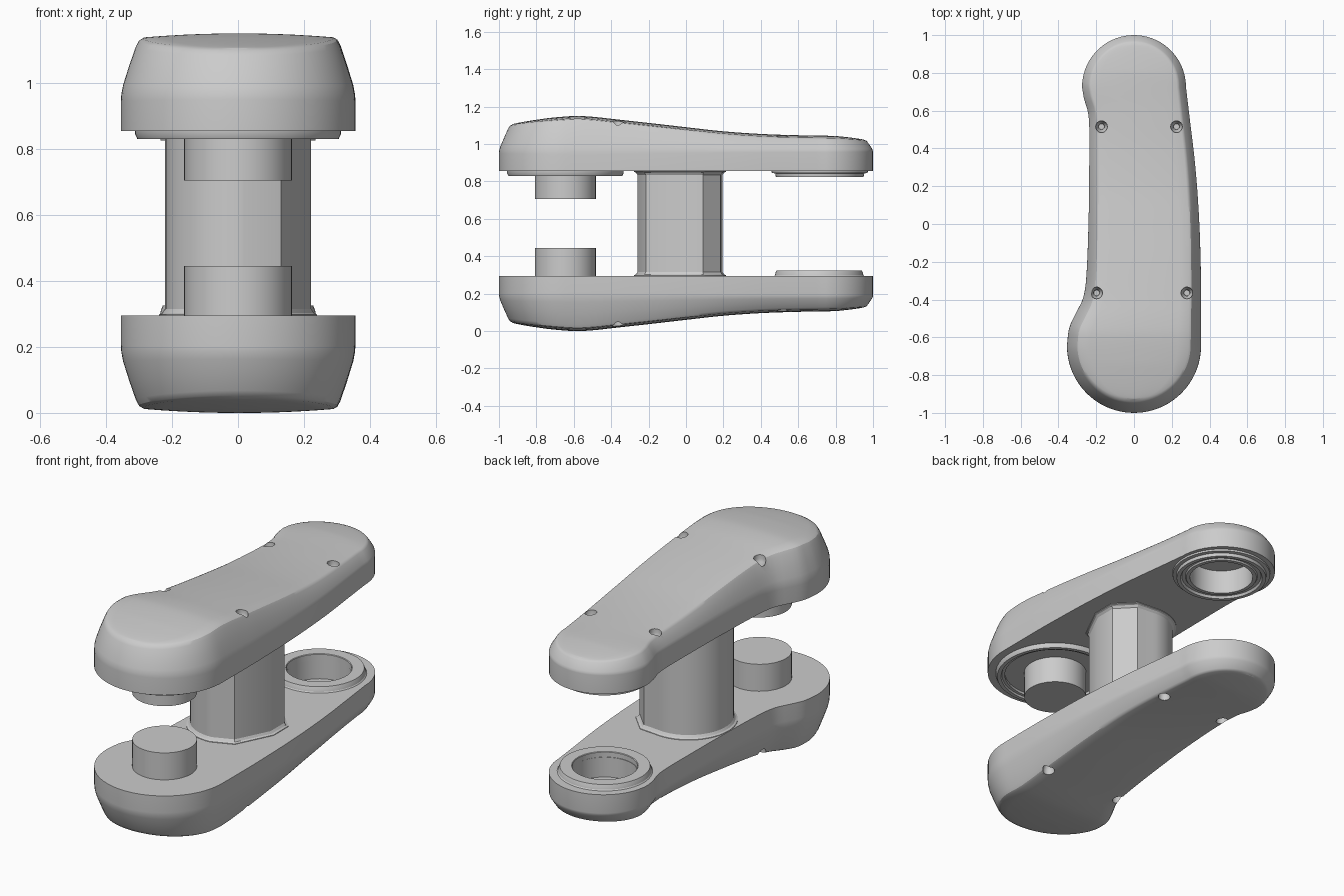
import bpy, bmesh, math
from mathutils import Vector

if "Cube" in bpy.data.objects:
    bpy.data.objects.remove(bpy.data.objects["Cube"])

MID2 = 1.15                 # lower arm is the upper arm reflected: z -> MID2 - z
FRONT, BACK = -0.645, 0.725  # centres of the two rounded ends


def curve(pts, x):
    """Smooth interpolation through (x, value) points."""
    n = len(pts)

    def slope(i):
        a, b = pts[max(i - 1, 0)], pts[min(i + 1, n - 1)]
        return (b[1] - a[1]) / (b[0] - a[0])
    x = min(max(x, pts[0][0]), pts[-1][0])
    i = next(k for k in range(n - 1) if x <= pts[k + 1][0] + 1e-9)
    (x0, v0), (x1, v1) = pts[i], pts[i + 1]
    h = x1 - x0
    t = (x - x0) / h
    return ((2*t**3 - 3*t**2 + 1) * v0 + (t**3 - 2*t**2 + t) * h * slope(i)
            + (3*t**2 - 2*t**3) * v1 + (t**3 - t**2) * h * slope(i + 1))


RIGHT = [(-.645, .355), (-.45, .356), (-.3, .355), (0, .346), (.3, .325), (.6, .29), (.725, .275)]
LEFT = [(-.645, .355), (-.55, .343), (-.47, .307), (-.40, .272), (-.3, .254), (0, .241),
        (.3, .237), (.52, .237), (.6, .245), (.66, .264), (.725, .275)]
TOP = [(-1, 1.105), (-.94, 1.115), (-.8, 1.132), (-.6, 1.15), (-.5, 1.146), (-.4, 1.135),
       (-.2, 1.113), (0, 1.09), (.2, 1.068), (.4, 1.054), (.6, 1.047), (.8, 1.043), (1, 1.03)]


def finish(name, bm, flip):
    if flip:
        for v in bm.verts:
            v.co.z = MID2 - v.co.z
    bmesh.ops.remove_doubles(bm, verts=bm.verts, dist=1e-5)
    bmesh.ops.recalc_face_normals(bm, faces=bm.faces)
    me = bpy.data.meshes.new(name)
    bm.to_mesh(me)
    bm.free()
    ob = bpy.data.objects.new(name, me)
    bpy.context.collection.objects.link(ob)
    return ob


def smooth(ob):
    bpy.ops.object.select_all(action='DESELECT')
    ob.select_set(True)
    bpy.context.view_layer.objects.active = ob
    bpy.ops.object.shade_smooth_by_angle(angle=math.radians(30))


def lathe(bm, profile, x, y, seg=64):
    """Revolve an (r, z) profile; the profile closes on itself or on the axis."""
    rings = []
    for r, z in profile:
        if r == 0:
            rings.append([bm.verts.new((x, y, z))] * seg)
        else:
            rings.append([bm.verts.new((x + r * math.cos(k * math.tau / seg),
                                        y + r * math.sin(k * math.tau / seg), z)) for k in range(seg)])
    pairs = list(zip(rings, rings[1:]))
    if profile[0][0] > 0:
        pairs.append((rings[-1], rings[0]))
    for a, b in pairs:
        for k in range(seg):
            j = (k + 1) % seg
            bm.faces.new(list(dict.fromkeys((a[k], a[j], b[j], b[k]))))


def lathe_part(name, profile, y, flip):
    bm = bmesh.new()
    lathe(bm, profile, 0, y)
    smooth(finish(name, bm, flip))


def outline():
    """Closed loop: front tip, right side, back tip, left side; i pairs with 2n - i."""
    caps = [math.pi / 2 * k / 18 for k in range(1, 19)]
    right, left = [], []
    for a in caps:
        p = (.355 * math.sin(a), FRONT - .355 * math.cos(a))
        right.append(p)
        left.append((-p[0], p[1]))
    for k in range(1, 48):
        y = FRONT + (BACK - FRONT) * k / 48
        right.append((curve(RIGHT, y), y))
        left.append((-curve(LEFT, y), y))
    for a in reversed(caps):
        p = (.275 * math.sin(a), BACK + .275 * math.cos(a))
        right.append(p)
        left.append((-p[0], p[1]))
    pts = [(0, -1)] + right + [(0, 1)] + left[::-1]
    return [Vector(p) for p in pts], len(right) + 1


def arm_body(name, flip):
    pts, n = outline()
    m = len(pts)
    bm = bmesh.new()
    rings = [[bm.verts.new((p.x, p.y, .855)) for p in pts]]
    # vertical wall, tapered wall, rounded rim: (inset fraction, height fraction)
    for k, h in [(0, -.12), (.02, 0), (.1, .17), (.38, .52), (.68, .86), (.82, .96), (1, 1)]:
        ring = []
        for i, p in enumerate(pts):
            t = pts[(i + 1) % m] - pts[i - 1]
            nrm = Vector((-t.y, t.x)).normalized()
            inset = .072 + (.045 - .072) * (p.y + 1) / 2
            q = p + nrm * inset * k
            edge = curve(TOP, q.y) - .012
            ring.append(bm.verts.new((q.x, q.y, .965 + h * (edge - .965))))
        rings.append(ring)
    for a, b in zip(rings, rings[1:]):
        for i in range(m):
            j = (i + 1) % m
            bm.faces.new((a[i], a[j], b[j], b[i]))
    bm.faces.new(rings[0])
    # gently crowned top, one row of quads across for every pair of rim points
    rim, cols = rings[-1], 10
    rows = []
    for i in range(1, n):
        r, l = rim[i], rim[m - i]
        row = [r]
        end = min(1, i / 14, (n - i) / 14)
        for c in range(1, cols):
            s = c / cols
            q = r.co.lerp(l.co, s)
            q.z += .012 * (1 - (2 * s - 1) ** 2) * end
            row.append(bm.verts.new(q))
        rows.append(row + [l])
    for a, b in zip(rows, rows[1:]):
        for c in range(cols):
            bm.faces.new((a[c], b[c], b[c + 1], a[c + 1]))
    for tip, row in ((rim[0], rows[0]), (rim[n], rows[-1])):
        for c in range(cols):
            bm.faces.new((tip, row[c], row[c + 1]))
    body = finish(name, bm, flip)

    # cutters: bearing socket and four screw holes
    bm = bmesh.new()
    lathe(bm, [(0, .8), (.165, .8), (.165, .965), (0, .965)], 0, .715)
    for x, y in ((-.172, .515), (.225, .515), (-.198, -.365), (.28, -.365)):
        z = curve(TOP, y) - .06
        lathe(bm, [(0, z - .015), (.015, z - .015), (.017, z), (.027, z + .015), (.031, z + .03),
                   (.031, 1.3), (0, 1.3)], x, y, 24)
    cutter = finish("hole_cutter", bm, flip)
    cutter.hide_render = True
    mod = body.modifiers.new("holes", 'BOOLEAN')
    mod.operation, mod.solver, mod.object = 'DIFFERENCE', 'EXACT', cutter
    bpy.context.view_layer.objects.active = body
    bpy.ops.object.modifier_apply(modifier=mod.name)
    bpy.data.objects.remove(cutter)
    smooth(body)


# arms and pins
for side, flip in (("upper", False), ("lower", True)):
    arm_body(side + "_arm", flip)
    lathe_part(side + "_pin", [(0, .86), (.163, .86), (.163, .705), (0, .705)], FRONT, flip)

# raised rims around the sockets and the upper pin
lathe_part("upper_socket_rim", [(.165, .86), (.258, .86), (.256, .845), (.237, .843), (.235, .825),
                                (.215, .825), (.208, .838), (.19, .838), (.185, .83), (.165, .83)], .715, False)
lathe_part("lower_socket_rim", [(.165, .86), (.245, .86), (.236, .85), (.234, .84), (.228, .825),
                                (.168, .825), (.165, .828)], .712, True)
lathe_part("upper_pin_rim", [(.265, .86), (.312, .86), (.312, .845), (.305, .83), (.285, .83),
                             (.28, .84), (.265, .84)], FRONT, False)

# centre post: round on the left, faceted on the right, flared at both ends
section = [(.13, -.215), (.222, -.03), (.222, .09), (.13, .185)]
for k in range(29):
    a = math.radians(80 + 195 * k / 28)
    section.append((.222 * math.cos(a), -.032 + .228 * math.sin(a)))
bm = bmesh.new()
rings = []
for z, s in ((.285, 1.09), (.298, 1.08), (.303, 1.035), (.315, 1), (.835, 1), (.847, 1.035), (.852, 1.08), (.865, 1.09)):
    rings.append([bm.verts.new((x * s, -.03 + (y + .03) * s, z)) for x, y in section])
for a, b in zip(rings, rings[1:]):
    for i in range(len(section)):
        j = (i + 1) % len(section)
        bm.faces.new((a[i], a[j], b[j], b[i]))
bm.faces.new(rings[0])
bm.faces.new(rings[-1])
smooth(finish("centre_post", bm, False))
